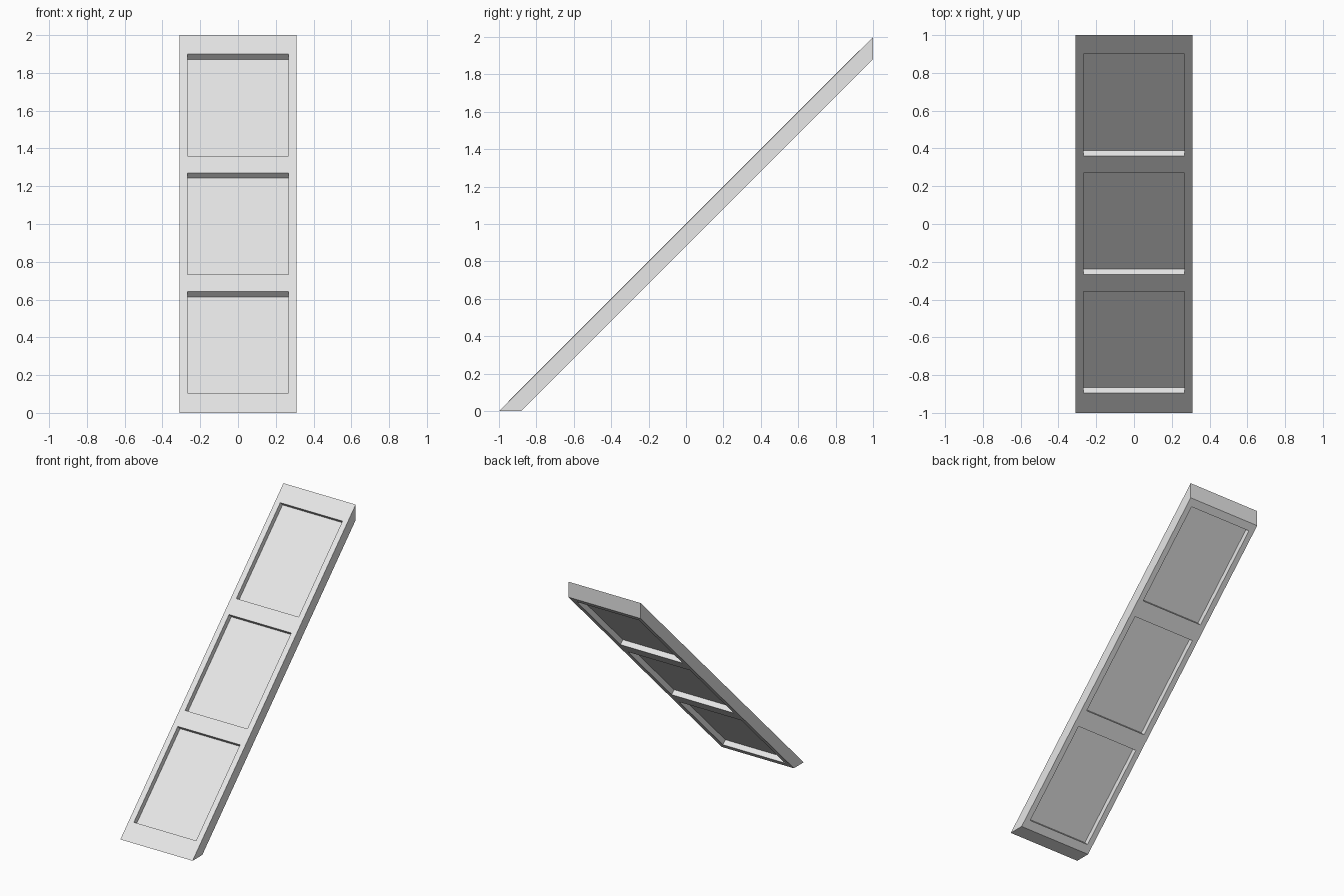
import bpy
import bmesh
from math import pi, sqrt
from mathutils import Matrix, Vector

cube = bpy.data.objects.get("Cube")
if cube:
    bpy.data.objects.remove(cube, do_unlink=True)

HALF_WIDTH = 0.31
DROP = 0.12                      # vertical thickness of the slanted frame
OPENING_HALF_WIDTH = 0.267
OPENING_LENGTH = 0.538 * sqrt(2)
OPENING_HEIGHTS = [0.374 + 0.628 * i for i in range(3)]

grey = bpy.data.materials.new("light_grey")
grey.use_nodes = True
colour = (0.8, 0.8, 0.8, 1)
grey.diffuse_color = colour
grey.node_tree.nodes["Principled BSDF"].inputs["Base Color"].default_value = colour


def finish(name, bm):
    bmesh.ops.recalc_face_normals(bm, faces=bm.faces)
    mesh = bpy.data.meshes.new(name)
    bm.to_mesh(mesh)
    bm.free()
    mesh.materials.append(grey)
    obj = bpy.data.objects.new(name, mesh)
    bpy.context.collection.objects.link(obj)
    return obj


def slanted_box(name, z, thickness):
    """Box lying along the 45 degree slope, centred in the frame's thickness."""
    bm = bmesh.new()
    centre = Vector((0, z - 1 + DROP / 4, z - DROP / 4))
    size = (OPENING_HALF_WIDTH * 2, OPENING_LENGTH, thickness, 1)
    matrix = (Matrix.Translation(centre) @ Matrix.Rotation(pi / 4, 4, "X")
              @ Matrix.Diagonal(size))
    bmesh.ops.create_cube(bm, size=1, matrix=matrix)
    return finish(name, bm)


# Frame: slanted slab with level foot and upright top end
bm = bmesh.new()
profile = [(-1, 0), (DROP - 1, 0), (1, 2 - DROP), (1, 2)]
face = bm.faces.new([bm.verts.new((-HALF_WIDTH, y, z)) for y, z in profile])
side = bmesh.ops.extrude_face_region(bm, geom=[face])["geom"]
bmesh.ops.translate(bm, vec=(HALF_WIDTH * 2, 0, 0),
                    verts=[v for v in side if isinstance(v, bmesh.types.BMVert)])
frame = finish("frame", bm)

# Openings cut through the frame, each filled by a thin recessed panel
for i, z in enumerate(OPENING_HEIGHTS):
    cutter = slanted_box("opening_cutter", z, 0.3)
    cutter.hide_render = True
    cut = frame.modifiers.new("opening", "BOOLEAN")
    cut.operation = "DIFFERENCE"
    cut.solver = "EXACT"
    cut.object = cutter
    bpy.context.view_layer.objects.active = frame
    bpy.ops.object.modifier_apply(modifier=cut.name)
    bpy.data.objects.remove(cutter, do_unlink=True)
    slanted_box(f"panel_{i + 1}", z, 0.004)
